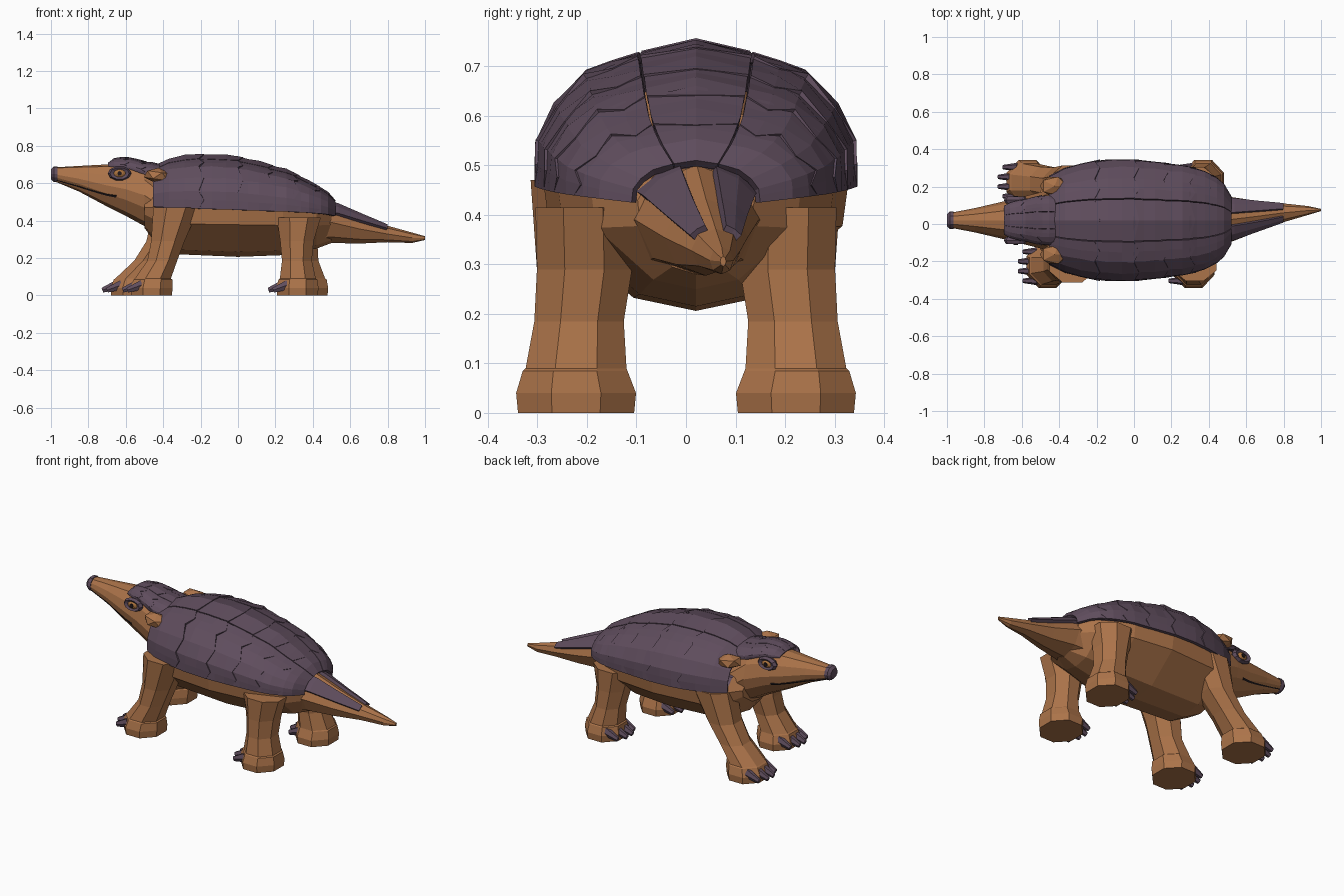
import bpy
from math import sin, cos, pi, radians

cube = bpy.data.objects.get("Cube")
if cube:
    bpy.data.objects.remove(cube, do_unlink=True)

MID = 0.02  # centre line of the body in y


def material(name, rgb):
    mat = bpy.data.materials.new(name)
    mat.use_nodes = True
    mat.diffuse_color = (*rgb, 1)
    bsdf = mat.node_tree.nodes["Principled BSDF"]
    bsdf.inputs["Base Color"].default_value = (*rgb, 1)
    bsdf.inputs["Roughness"].default_value = 0.9
    return mat


SKIN = material("brown skin", (0.41, 0.172, 0.067))
ARMOR = material("dull purple armor", (0.115, 0.074, 0.11))
DARK = material("dark line", (0.015, 0.01, 0.012))
IRIS = material("amber iris", (0.43, 0.18, 0.05))


def make(name, verts, faces, mat):
    mesh = bpy.data.meshes.new(name)
    mesh.from_pydata(verts, [], faces)
    mesh.materials.append(mat)
    obj = bpy.data.objects.new(name, mesh)
    bpy.context.collection.objects.link(obj)
    return obj


def finish(name, mat, scale=(1, 1, 1)):
    obj = bpy.context.object
    obj.name = name
    obj.scale = scale
    obj.data.materials.append(mat)


def loft(name, rings, mat):
    """Skin closed rings of points and cap both ends."""
    n = len(rings[0])
    verts = [p for ring in rings for p in ring]
    faces = [(j * n + i, j * n + (i + 1) % n, (j + 1) * n + (i + 1) % n, (j + 1) * n + i)
             for j in range(len(rings) - 1) for i in range(n)]
    faces += [tuple(reversed(range(n))), tuple(range(len(verts) - n, len(verts)))]
    obj = make(name, verts, faces, mat)
    bpy.context.view_layer.objects.active = obj
    obj.select_set(True)
    bpy.ops.object.mode_set(mode='EDIT')
    bpy.ops.mesh.select_all(action='SELECT')
    bpy.ops.mesh.normals_make_consistent(inside=False)
    bpy.ops.object.mode_set(mode='OBJECT')
    obj.select_set(False)
    return obj


def sheet(name, rows, mat, thickness):
    """Grid of points given a little thickness inwards."""
    n = len(rows[0])
    faces = [(j * n + i, (j + 1) * n + i, (j + 1) * n + i + 1, j * n + i + 1)
             for j in range(len(rows) - 1) for i in range(n - 1)]
    obj = make(name, [p for r in rows for p in r], faces, mat)
    mod = obj.modifiers.new("thickness", 'SOLIDIFY')
    mod.thickness = thickness
    mod.offset = -1


def lookup(table, x):
    """Linear interpolation in a table of rows sorted by their first entry."""
    x = min(max(x, table[0][0]), table[-1][0])
    for a, b in zip(table, table[1:]):
        if x <= b[0]:
            t = (x - a[0]) / (b[0] - a[0])
            return [p + (q - p) * t for p, q in zip(a[1:], b[1:])]


def mirrored_ring(x, half, low, high, profile):
    right = [(x, MID + half * y, low + (high - low) * z) for y, z in profile]
    left = [(x, 2 * MID - y, z) for _, y, z in reversed(right[1:-1])]
    return right + left


# Trunk: x, half width, belly height, shell rim height
TRUNK = [(-.5, .16, .36, .47), (-.44, .24, .28, .47), (-.33, .29, .22, .47), (0, .315, .206, .47),
         (.24, .285, .215, .46), (.42, .215, .25, .44), (.5, .12, .28, .43)]
trunk_profile = [(0, 0), (.4, .1), (.94, .65), (.98, 1), (.7, 1.35), (0, 1.45)]
trunk = loft("trunk", [mirrored_ring(*s, trunk_profile) for s in TRUNK], SKIN)

# The back beneath the plates is armor coloured, so the grooves stay dark
trunk.data.materials.append(ARMOR)
for face in trunk.data.polygons:
    if face.center.z > .48 and face.center.x > -.44:
        face.material_index = 1

# Head and neck
HEAD = [(-.97, .042, .605, .685), (-.85, .065, .555, .692), (-.7, .1, .475, .7), (-.6, .125, .425, .71),
        (-.5, .15, .37, .7), (-.41, .18, .33, .62)]
head_profile = [(0, 0), (.55, .08), (.9, .3), (1, .5), (.85, .75), (.5, .95), (0, 1)]
loft("head", [mirrored_ring(*s, head_profile) for s in HEAD], SKIN)
loft("nose", [mirrored_ring(*s, head_profile) for s in
              [(-1, .033, .62, .675), (-.985, .046, .605, .69), (-.965, .046, .605, .69)]], ARMOR)

# Armor: overlapping plates laid on a domed cross section
DOME = [(0, 0, 1), (1, .34, .92), (2, .66, .79), (2.5, .85, .58), (3, .975, .33), (4, 1, 0)]


def armor_point(table, x, u, lift):
    half, low, high = lookup(table, x)
    y, z = lookup(DOME, abs(u))
    side = 1 if u > 0 else -1
    return (x, MID + side * half * y * (1 + lift), low + (high - low) * z * (1 + lift))


def armor(name, table, cuts, strips, lift):
    for strip, u0, u1, n in strips:
        for k, (a, b) in enumerate(zip(cuts, cuts[1:])):
            last = k == len(cuts) - 2
            rows = []
            for j in range(4):
                t = j / 3
                row = []
                for i in range(n + 1):
                    u = u0 + (u1 - u0) * i / n
                    x = a - .015 + (b - a + .015) * t
                    if j == 3 and not last:
                        x += .018 if i % 2 else -.01
                    bump = .018 if 0 < i < n and abs(u) < 2.9 and (i + j) % 2 else 0
                    flat = abs(u) > 3.9 or (last and j == 3)
                    row.append(armor_point(table, x, u, 0 if flat else lift * t + bump))
                rows.append(row)
            sheet(f"{name}_{strip}_plate_{k + 1}", rows, ARMOR, .018)


STRIPS = [("front_side", -4, -1.05, 6), ("ridge", -1, 1, 2), ("back_side", 1.05, 4, 6)]
SHELL = [(-.46, .235, .475, .685), (-.35, .29, .468, .738), (-.17, .325, .462, .752), (0, .326, .457, .74),
         (.12, .312, .452, .71), (.28, .292, .447, .665), (.37, .267, .442, .615), (.47, .215, .435, .562),
         (.52, .13, .425, .51)]
armor("shell", SHELL, [-.44, -.2, .01, .17, .31, .42, .52], STRIPS, .02)

CAP = [(-.7, .075, .69, .705), (-.66, .095, .685, .735), (-.58, .112, .675, .737), (-.5, .13, .645, .715),
       (-.4, .13, .63, .7)]
armor("head_cap", CAP, [-.68, -.6, -.51, -.42], STRIPS, .05)

# Tail: x, centre y, half width, centre z, half height
TAIL = [(.4, .02, .145, .39, .12), (.5, .022, .125, .39, .11), (.65, .04, .085, .355, .078),
        (.8, .06, .05, .328, .044), (.93, .072, .024, .308, .028), (1, .075, .006, .306, .01)]


def tail_point(x, angle, grow=1):
    yc, ry, zc, rz = lookup(TAIL, x)
    return (x, yc + ry * grow * cos(angle), zc + rz * grow * sin(angle))


loft("tail", [[tail_point(s[0], pi / 2 + i * pi / 4) for i in range(8)] for s in TAIL], SKIN)

# Long blunt plates on both upper sides of the tail
for label, side in (("front_side", -1), ("back_side", 1)):
    rows = []
    for k in range(6):
        x = .47 + .066 * k
        angles = [90 - side * 38 + (23 - k) * s for s in (1, 0, -1)]
        rows.append([tail_point(x, radians(a), 1.1 + .03 * k) for a in angles])
    # Rows run towards +y, so the plates thicken inwards
    sheet(f"tail_plate_{label}", rows, ARMOR, .018)

# Mouth lines, eyes and ears on each side of the head
for label, side in (("front_side", -1), ("back_side", 1)):
    rows = []
    for k in range(7):
        x = -.97 + .053 * k
        half, low, high = lookup(HEAD, x)
        frac = .12 + .03 * k
        row = []
        for f in (frac - .02, frac + .02):
            y = .55 + .35 * (f - .08) / .22
            row.append((x, MID + side * (half * y + .003), low + (high - low) * f))
        rows.append(row if side < 0 else row[::-1])
    sheet(f"mouth_line_{label}", rows, DARK, .006)

    eye_y = MID + side * .108
    tilt = (radians(90), 0, 0)
    bpy.ops.mesh.primitive_torus_add(major_segments=10, minor_segments=5, major_radius=.046, minor_radius=.017,
                                     location=(-.633, eye_y, .652), rotation=tilt)
    finish(f"eyelid_{label}", ARMOR, (1, .62, 1.2))
    bpy.ops.mesh.primitive_uv_sphere_add(segments=10, ring_count=6, radius=.036,
                                         location=(-.633, eye_y, .652), rotation=tilt)
    finish(f"eye_{label}", IRIS, (1, .75, .6))
    bpy.ops.mesh.primitive_cylinder_add(vertices=8, radius=.012, depth=.006,
                                        location=(-.633, eye_y + side * .02, .652), rotation=tilt)
    finish(f"pupil_{label}", DARK)

    bpy.ops.mesh.primitive_ico_sphere_add(subdivisions=1, radius=1, location=(-.43, MID + side * .183, .64),
                                          rotation=(0, radians(8), 0))
    finish(f"ear_{label}", SKIN, (.08, .058, .042))


# Legs: octagonal columns through hip, knee, ankle and foot, with four claws
def leg(name, side, hip, centres):
    heights = (.29, .185, .09, .085, .04, 0)
    shape = [(.093, .1, .205), (.083, .094, .216), (.1, .106, .222), (.108, .11, .224), (.117, .126, .222),
             (.113, .122, .222)]
    hip_x, hip_y, hip_z, hip_rx, hip_ry = hip
    rings = [(hip_x, side * hip_y, hip_z, hip_rx, hip_ry)]
    for x, z, (rx, ry, y) in zip(centres, heights, shape):
        rings.append((x, side * y, z, rx, ry))
    loft(name, [[(x + rx * 1.04 * cos(a), y + ry * 1.04 * sin(a), z)
                 for a in [pi / 8 + i * pi / 4 for i in range(8)]] for x, y, z, rx, ry in rings], SKIN)
    foot = centres[-1]
    for i in range(4):
        inset = .025 if i in (0, 3) else 0
        bpy.ops.mesh.primitive_cone_add(vertices=6, radius1=.03, radius2=.015, depth=.085,
                                        location=(foot - .115 + inset, side * .226 + (i - 1.5) * .052, .042),
                                        rotation=(0, radians(-110), 0))
        finish(f"{name}_claw_{i + 1}", ARMOR, (1, .8, 1))


FORE_HIP = (-.33, .21, .47, .128, .108)
HIND_HIP = (.325, .208, .415, .122, .1)
leg("fore_leg_front_side", -1, FORE_HIP, [-.375, -.405, -.455, -.455, -.462, -.462])
leg("fore_leg_back_side", 1, FORE_HIP, [-.4, -.475, -.56, -.56, -.57, -.57])
leg("hind_leg_front_side", -1, HIND_HIP, [.315, .315, .32, .32, .318, .318])
leg("hind_leg_back_side", 1, HIND_HIP, [.335, .35, .37, .37, .37, .37])
